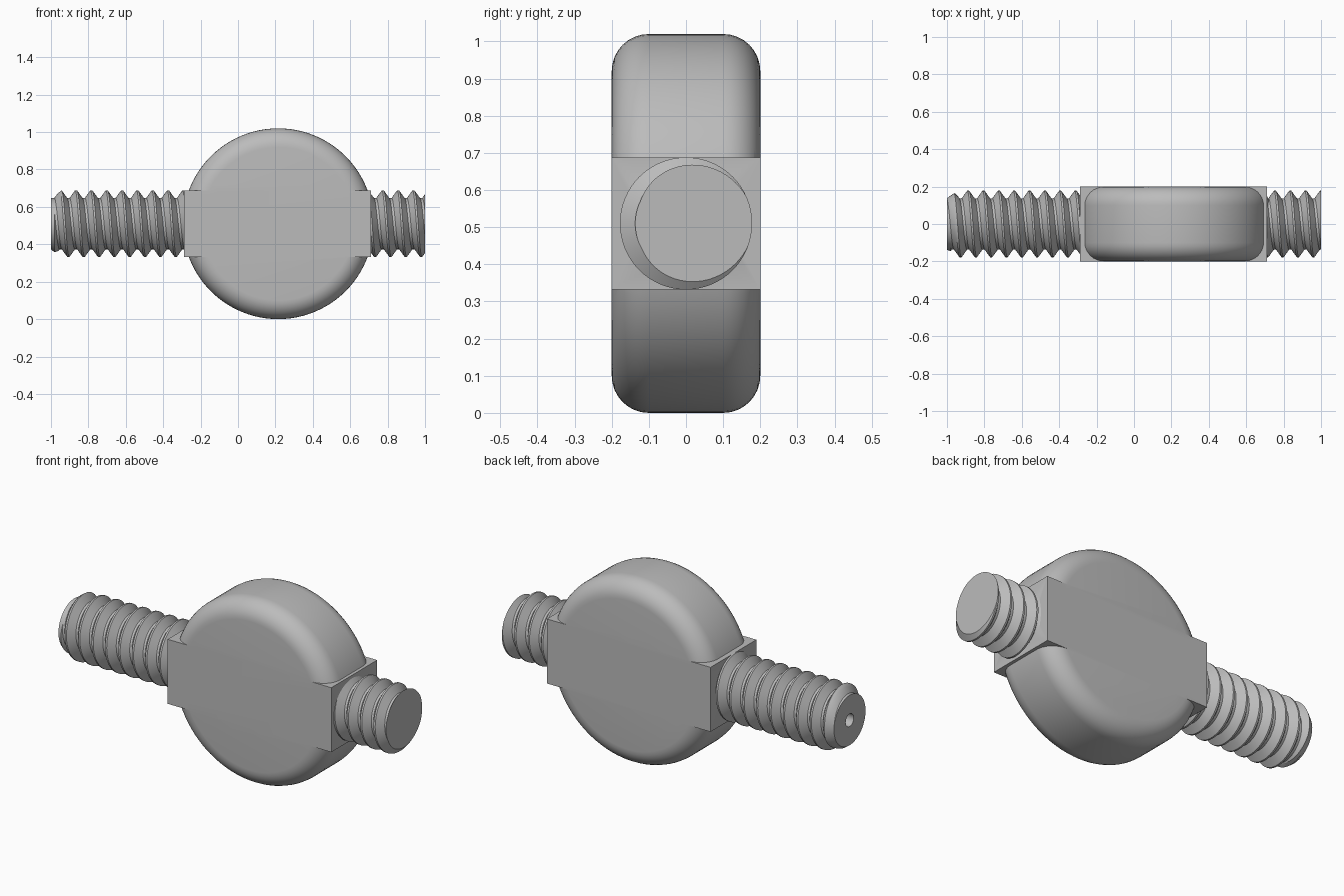
import bpy, bmesh, math
from mathutils import Vector

if "Cube" in bpy.data.objects:
    bpy.data.objects.remove(bpy.data.objects["Cube"])

CX, CZ = 0.215, 0.51            # body centre
R, HALF_Y, FILLET = 0.51, 0.2, 0.1
PITCH, CREST, ROOT, PHASE = 0.082, 0.178, 0.137, 1.02

steel = bpy.data.materials.new("grey_metal")
steel.diffuse_color = (0.5, 0.5, 0.5, 1)
steel.use_nodes = True
steel.node_tree.nodes["Principled BSDF"].inputs["Base Color"].default_value = steel.diffuse_color


def make_object(name, bm):
    bmesh.ops.recalc_face_normals(bm, faces=bm.faces)
    mesh = bpy.data.meshes.new(name)
    bm.to_mesh(mesh)
    bm.free()
    mesh.materials.append(steel)
    ob = bpy.data.objects.new(name, mesh)
    bpy.context.collection.objects.link(ob)
    return ob


def select(ob):
    bpy.ops.object.select_all(action='DESELECT')
    ob.select_set(True)
    bpy.context.view_layer.objects.active = ob


def boolean(ob, tool, operation):
    mod = ob.modifiers.new("boolean", 'BOOLEAN')
    mod.object, mod.operation, mod.solver = tool, operation, 'EXACT'
    select(ob)
    bpy.ops.object.modifier_apply(modifier=mod.name)
    bpy.data.objects.remove(tool, do_unlink=True)


def smooth(ob, angle):
    select(ob)
    bpy.ops.object.shade_smooth_by_angle(angle=math.radians(angle))


def disc(name, steps=8, sides=96):
    """Round disc with filleted rims, lathed about the y axis."""
    arc = [math.pi / 2 * i / steps for i in range(steps + 1)]
    half = [(R - FILLET + FILLET * math.cos(a),
             HALF_Y - FILLET + FILLET * math.sin(a)) for a in arc]
    profile = [(r, -y) for r, y in reversed(half)] + half
    bm = bmesh.new()
    rings = []
    for r, y in profile:
        rings.append([bm.verts.new((CX + r * math.cos(2 * math.pi * j / sides), y,
                                    CZ + r * math.sin(2 * math.pi * j / sides)))
                      for j in range(sides)])
    for a, b in zip(rings, rings[1:]):
        for j in range(sides):
            k = (j + 1) % sides
            bm.faces.new((a[j], a[k], b[k], b[j]))
    bm.faces.new(rings[0])
    bm.faces.new(rings[-1])
    return make_object(name, bm)


def block(name, x0, x1, half_y, half_z):
    bm = bmesh.new()
    bmesh.ops.create_cube(bm, size=1)
    for v in bm.verts:
        v.co = ((x0 + x1) / 2 + v.co.x * (x1 - x0), v.co.y * 2 * half_y,
                CZ + v.co.z * 2 * half_z)
    return make_object(name, bm)


def screw(name, x0, x1, chamfer=False, sides=64):
    """Right-handed single-start thread along x, trimmed flat at both ends."""
    shape = [(-0.06, CREST), (0.06, CREST), (0.42, ROOT), (0.58, ROOT)]
    first = math.floor((x0 - PHASE) / PITCH) - 2
    last = math.ceil((x1 - PHASE) / PITCH) + 2
    bm = bmesh.new()
    cols = []
    for i in range(sides + 1):
        t = i / sides
        a = 2 * math.pi * t
        cols.append([bm.verts.new((PHASE + (k + s + t) * PITCH,
                                   -r * math.sin(a), CZ + r * math.cos(a)))
                     for k in range(first, last) for s, r in shape])
    for a, b in zip(cols, cols[1:]):
        for j in range(len(a) - 1):
            bm.faces.new((a[j], b[j], b[j + 1], a[j + 1]))
    bmesh.ops.remove_doubles(bm, verts=bm.verts, dist=1e-5)
    for x, sign in ((x0, -1), (x1, 1)):
        bmesh.ops.bisect_plane(bm, geom=bm.verts[:] + bm.edges[:] + bm.faces[:],
                               plane_co=(x, 0, CZ), plane_no=(sign, 0, 0),
                               clear_outer=True)
    if chamfer:
        # taper the tip of the thread
        for x in (x0 + 0.02, x0 + 0.04, x0 + 0.06):
            bmesh.ops.bisect_plane(bm, geom=bm.verts[:] + bm.edges[:] + bm.faces[:],
                                   plane_co=(x, 0, CZ), plane_no=(1, 0, 0))
        for v in bm.verts:
            limit = 0.138 + 0.7 * (v.co.x - x0)
            r = math.hypot(v.co.y, v.co.z - CZ)
            if r > limit:
                v.co.y *= limit / r
                v.co.z = CZ + (v.co.z - CZ) * limit / r
    for x in (x0, x1):
        rim = [e for e in bm.edges if e.is_boundary
               and all(abs(v.co.x - x) < 1e-4 for v in e.verts)]
        bmesh.ops.holes_fill(bm, edges=rim, sides=0)
    return make_object(name, bm)


def hole_cutter(x0, depth, radius):
    bm = bmesh.new()
    bmesh.ops.create_cone(bm, cap_ends=True, segments=24, radius1=radius,
                          radius2=radius, depth=2 * depth)
    for v in bm.verts:
        v.co = Vector((x0 + v.co.z, v.co.x, CZ + v.co.y))
    return make_object("hole_cutter", bm)


# Body: filleted disc joined with the rectangular bar
body = disc("body")
boolean(body, block("bar", -0.29, 0.71, HALF_Y, 0.178), 'UNION')
smooth(body, 25)

# Long threaded stud with a centre hole in its end
long_stud = screw("long_stud", -1.0, -0.28, chamfer=True)
boolean(long_stud, hole_cutter(-1.0, 0.12, 0.035), 'DIFFERENCE')
smooth(long_stud, 25)

# Short threaded stud
short_stud = screw("short_stud", 0.70, 1.0)
smooth(short_stud, 25)
